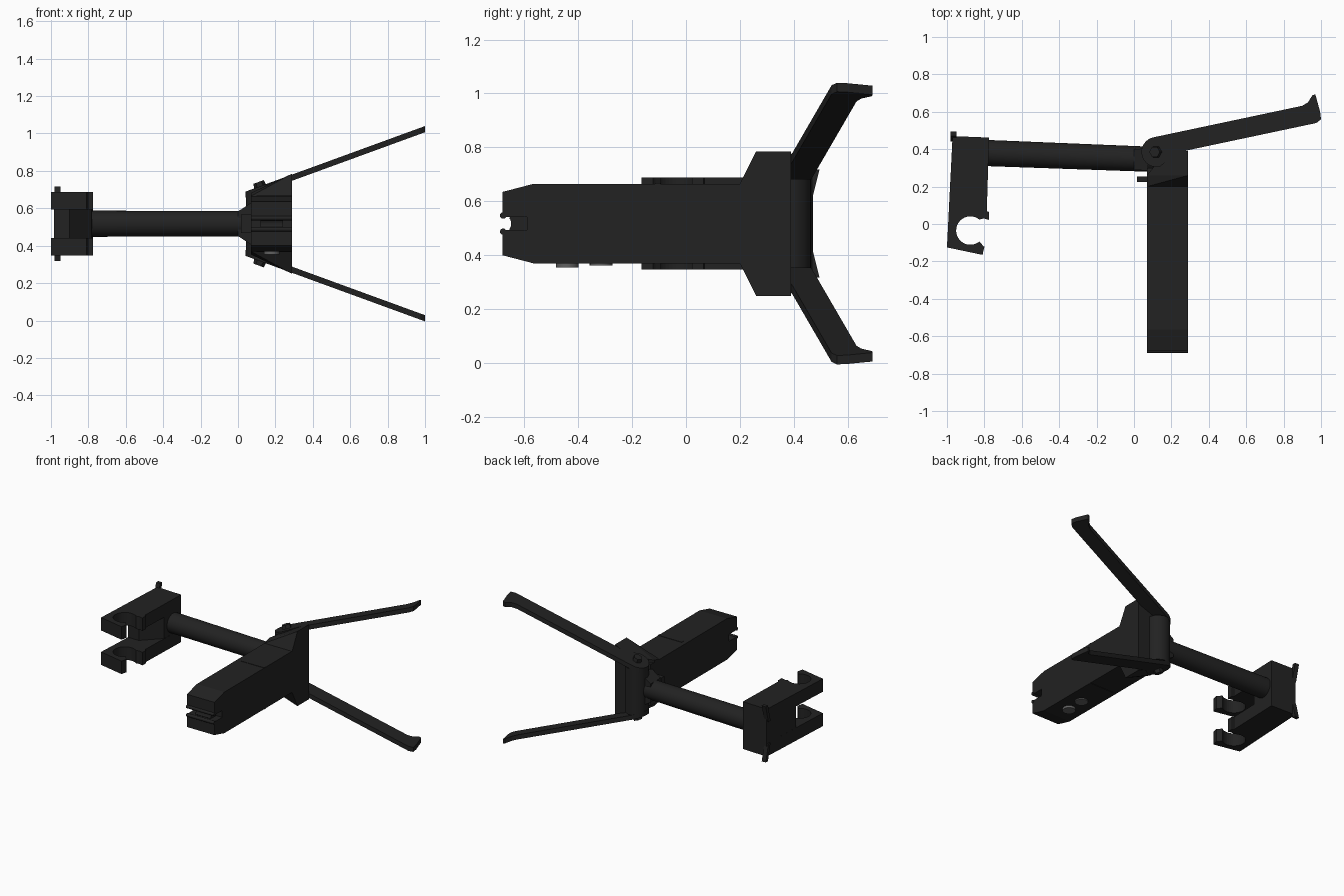
import bpy, bmesh, math
from mathutils import Vector, Matrix

if "Cube" in bpy.data.objects:
    bpy.data.objects.remove(bpy.data.objects["Cube"], do_unlink=True)

MID = 0.5175  # height of the plane of symmetry


def material(name, value):
    m = bpy.data.materials.new(name)
    m.use_nodes = True
    colour = (value, value, value, 1)
    m.diffuse_color = colour
    m.node_tree.nodes["Principled BSDF"].inputs["Base Color"].default_value = colour
    return m


black = material("matte black", 0.016)
grey = material("metal grey", 0.12)


def finish(name, bm, mat=black, smooth=False):
    bmesh.ops.recalc_face_normals(bm, faces=bm.faces)
    mesh = bpy.data.meshes.new(name)
    bm.to_mesh(mesh)
    bm.free()
    mesh.materials.append(mat)
    ob = bpy.data.objects.new(name, mesh)
    bpy.context.collection.objects.link(ob)
    if smooth:
        bpy.ops.object.select_all(action='DESELECT')
        ob.select_set(True)
        bpy.context.view_layer.objects.active = ob
        bpy.ops.object.shade_smooth_by_angle(angle=math.radians(35))
    return ob


def prism(name, points, low, high, place, smooth=False):
    """Extrude a flat outline; place(u, v, depth) gives the position."""
    bm = bmesh.new()
    rings = [[bm.verts.new(place(u, v, d)) for u, v in points] for d in (low, high)]
    for ring in rings:
        bm.faces.new(ring)
    for i in range(len(points)):
        j = (i + 1) % len(points)
        bm.faces.new((rings[0][i], rings[0][j], rings[1][j], rings[1][i]))
    return finish(name, bm, smooth=smooth)


def upright(u, v, d):
    return (u, v, d)


def sideways(u, v, d):
    return (d, u, v)


def hull(name, points):
    bm = bmesh.new()
    for p in points:
        bm.verts.new(p)
    bmesh.ops.convex_hull(bm, input=bm.verts)
    return finish(name, bm)


def rod(name, a, b, r1, r2, sides=32, mat=black):
    a, b = Vector(a), Vector(b)
    bm = bmesh.new()
    turn = (b - a).to_track_quat('Z', 'Y').to_matrix().to_4x4()
    bmesh.ops.create_cone(bm, cap_ends=True, segments=sides, radius1=r1, radius2=r2,
                          depth=(b - a).length,
                          matrix=Matrix.Translation((a + b) / 2) @ turn)
    return finish(name, bm, mat, smooth=True)


def box(name, x, y, z):
    return prism(name, [(x[0], y[0]), (x[1], y[0]), (x[1], y[1]), (x[0], y[1])],
                 z[0], z[1], upright)


def arc(cx, cy, r, start, end, n):
    return [(cx + r * math.cos(math.radians(start + (end - start) * i / n)),
             cy + r * math.sin(math.radians(start + (end - start) * i / n)))
            for i in range(n + 1)]


# Main body with chamfered nose and slot
upper = [(-.59, .542), (-.68, .542), (-.68, .635), (-.565, .665), (.3, .665)]
outline = upper + [(y, 2 * MID - z) for y, z in reversed(upper)]
prism("main_body", outline, .07, .288, sideways)
slot = [(-.58, .55), (-.645, .55)] + arc(-.68, MID, .032, 40, -40, 6) + [(-.645, .485), (-.58, .485)]
prism("nose_slot_core", slot, .12, .24, sideways)
for s in (1, -1):
    rod("nose_lip", (.07, -.678, MID + s * .03), (.29, -.678, MID + s * .03), .012, .012, 12)

# Flared hinge housing, higher on its outer side
flare = []
for y, inner, outer in ((.2, .148, .148), (.26, .165, .268), (.39, .165, .268)):
    x = .07 if y < .3 else .17
    for s in (1, -1):
        inside = inner + (outer - inner) * (x - .07) / .22
        flare += [(x, y, MID + s * inside), (.29, y, MID + s * outer)]
hull("hinge_housing", flare)
rod("hinge_barrel", (.12, .385, MID - .165), (.12, .385, MID + .165), .078, .078)

# Seam ridges and side tab
for s in (1, -1):
    box("body_seam", (.1, .288), (-.115, -.095), (MID + s * .146, MID + s * .15))
box("side_tab", (.015, .08), (.225, .255), (MID - .05, MID + .05))

# Buttons under the body
for y, r, z in ((-.44, .042, .354), (-.315, .042, .362)):
    rod("bottom_button", (.18, y, z), (.18, y, .4), r, r, 24, grey)

# Folding arms with hooked tips, lying in tilted planes
arm = (arc(.12, .385, .08, 285, 100, 16)
       + [(.9, .632), (.93, .65), (.955, .69), (.97, .692), (.995, .6), (1, .56), (.975, .54)]
       + [(.29, .395), (.21, .37)])
for s in (1, -1):
    def tilted(u, v, d, s=s):
        return (u, v, MID + s * (d + .247 + .365 * (u - .29)))
    prism("folding_arm", arm, -.017, .016, tilted)
    axis = Vector((-.34, 0, s * .94))
    pivot = Vector((.12, .385, MID + s * .195))
    rod("hinge_bolt", pivot, pivot + axis * .03, .034, .03, 6)

# Connecting tube with widened collar
rod("connecting_tube", (-.8, .38, MID), (.12, .345, MID), .07, .067)
collar = []
for x, h, w in ((.0, .066, .055), (.075, .115, .06)):
    for s in (1, -1):
        collar += [(x, .345 - w, MID + s * h), (x, .345 + w, MID + s * h)]
hull("tube_collar", collar)

# Clip with two open hook jaws
hook = ([(-.97, .47), (-.775, .462), (-.787, .068), (-.775, .065), (-.775, .022), (-.805, .03)]
        + arc(-.875, -.035, .076, 50, 310, 24)
        + [(-.81, -.113), (-.8, -.122), (-.81, -.165), (-1, -.125)])
for s in (1, -1):
    prism("hook_jaw", hook, MID + s * .077, MID + s * .17, upright)
    # Slanted locking tab at the back corner
    hull("locking_tab", [(x, y, MID + s * z) for x in (-.98, -.948)
                         for y, z in ((.44, .08), (.465, .08), (.47, .2), (.495, .2))])
prism("clip_core", [(-.97, .47), (-.775, .462), (-.782, .28), (-.9, .16), (-.985, .16)],
      MID - .08, MID + .08, upright)
